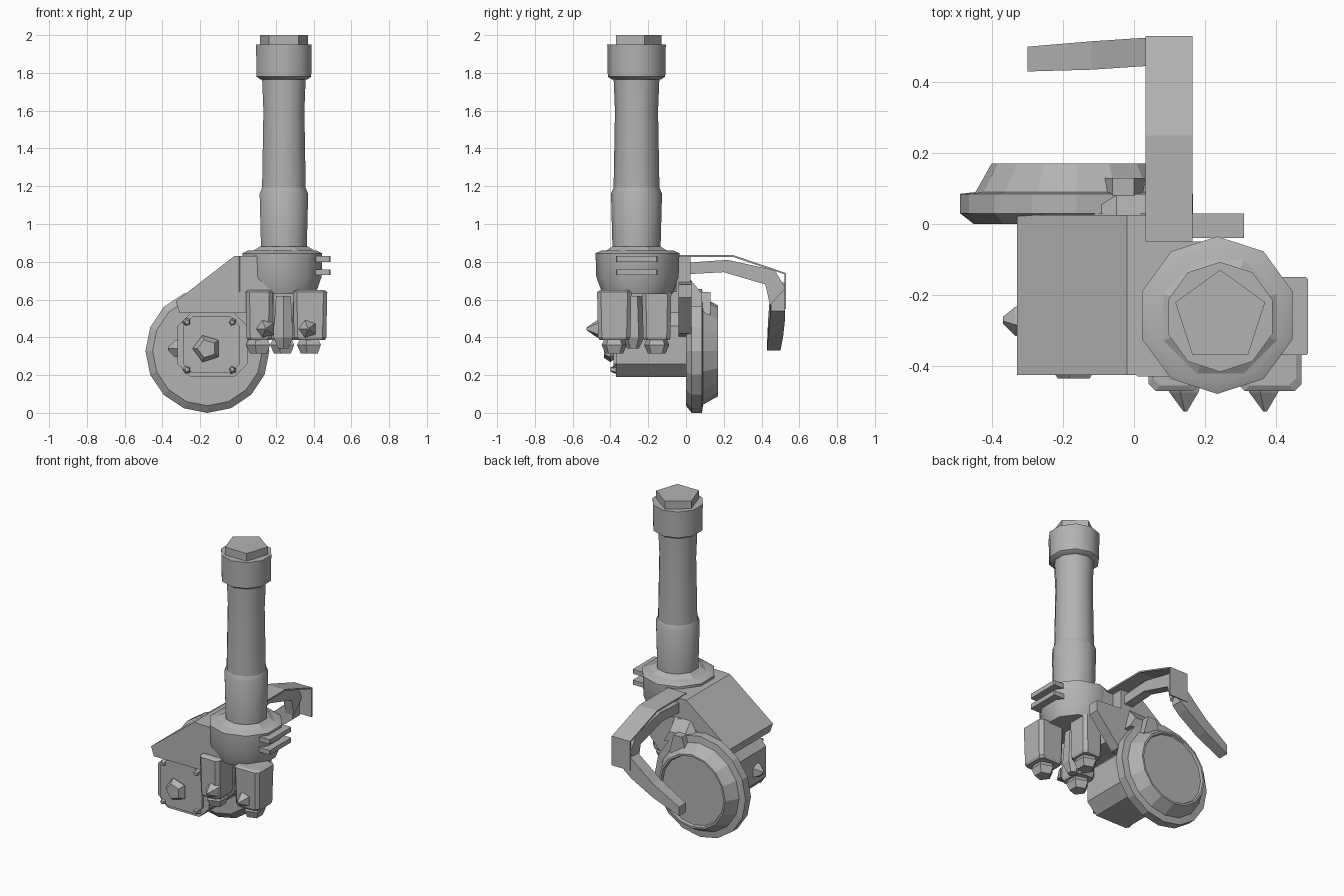
import bpy, bmesh, math

cube = bpy.data.objects.get("Cube")
if cube:
    bpy.data.objects.remove(cube, do_unlink=True)

grey = bpy.data.materials.new("plain grey")
grey.use_nodes = True
tone = (0.45, 0.45, 0.45, 1)
grey.diffuse_color = tone
grey.node_tree.nodes["Principled BSDF"].inputs["Base Color"].default_value = tone


def finish(name, bm, smooth=False):
    bmesh.ops.recalc_face_normals(bm, faces=bm.faces)
    mesh = bpy.data.meshes.new(name)
    bm.to_mesh(mesh)
    bm.free()
    mesh.materials.append(grey)
    obj = bpy.data.objects.new(name, mesh)
    bpy.context.collection.objects.link(obj)
    if smooth:
        bpy.ops.object.select_all(action='DESELECT')
        obj.select_set(True)
        bpy.context.view_layer.objects.active = obj
        bpy.ops.object.shade_smooth_by_angle(angle=math.radians(42))
    return obj


def loft(name, loops, smooth=False):
    """Skin a row of matching loops and cap both ends."""
    bm = bmesh.new()
    rings = [[bm.verts.new(p) for p in loop] for loop in loops]
    n = len(rings[0])
    for a, b in zip(rings, rings[1:]):
        for i in range(n):
            j = (i + 1) % n
            bm.faces.new((a[i], a[j], b[j], b[i]))
    bm.faces.new(rings[0])
    bm.faces.new(rings[-1])
    return finish(name, bm, smooth)


def place(axis, u, v, w):
    """Map a flat outline (u, v) at depth w along an axis."""
    return {"x": (w, u, v), "y": (u, w, v), "z": (u, v, w)}[axis]


def prism(name, outline, axis, lo, hi):
    return loft(name, [[place(axis, u, v, w) for u, v in outline] for w in (lo, hi)])


def turned(name, profile, sides, centre, axis="z", phase=0.5, smooth=False):
    """Profile of (radius, depth) steps around a centre line."""
    loops = []
    for r, w in profile:
        angles = [math.tau * (i + phase) / sides for i in range(sides)]
        loops.append([place(axis, centre[0] + r * math.cos(a),
                            centre[1] + r * math.sin(a), w) for a in angles])
    return loft(name, loops, smooth)


def chamfered(x0, x1, y0, y1, c):
    return [(x0 + c, y0), (x1 - c, y0), (x1, y0 + c), (x1, y1 - c),
            (x1 - c, y1), (x0 + c, y1), (x0, y1 - c), (x0, y0 + c)]


# Upright column with sleeve, collar and knob
axis_at = (0.243, -0.262)
turned("column_flange", [(0.19, 0.85), (0.14, 0.88)], 8, axis_at)
turned("column_sleeve", [(0.127, 0.86), (0.135, 1.16), (0.118, 1.2)], 10,
       axis_at, smooth=True)
turned("column_tube", [(0.122, 1.16), (0.114, 1.6), (0.122, 1.79)], 10,
       axis_at, smooth=True)
turned("column_collar", [(0.13, 1.765), (0.152, 1.78), (0.155, 1.95)],
       10, axis_at, smooth=True)
turned("column_knob", [(0.133, 1.94), (0.133, 2.0)], 5, axis_at, phase=0.25)

# Head casting below the column
turned("head", [(0.185, 0.63), (0.218, 0.72), (0.222, 0.845), (0.19, 0.86)],
       10, (0.235, -0.257), smooth=True)
prism("head_block", chamfered(-0.02, 0.24, -0.43, -0.05, 0.03), "z", 0.64, 0.83)
for level in (0.73, 0.8):
    prism("side_fin", chamfered(0.38, 0.49, -0.37, -0.15, 0.005), "z", level, level + 0.03)

# Sloping hood and the rear mounts
prism("hood", [(0.12, 0.83), (-0.02, 0.83), (-0.33, 0.59), (-0.31, 0.53), (0.12, 0.53)],
      "y", -0.425, 0.025)
prism("mount_brace", [(-0.12, 0.64), (0.02, 0.7), (0.31, 0.68), (0.31, 0.61),
                      (0.14, 0.42), (0.02, 0.4)], "y", -0.04, 0.03)
loft("rear_mount", [[(-0.13, y, 0.58), (0.1, y, 0.56), (0.06, y, top), (-0.05, y, top)]
                    for y, top in ((-0.04, 0.75), (0.02, 0.71), (0.085, 0.63))])

# Front housing with its frame, corner bolts and knobs
prism("housing", chamfered(-0.32, 0.05, 0.19, 0.53, 0.07), "y", -0.37, 0.03)
prism("housing_plate", chamfered(-0.29, 0.01, 0.21, 0.51, 0.05), "y", -0.385, -0.36)
for x in (-0.27, -0.03):
    for z in (0.23, 0.48):
        turned("corner_bolt", [(0.025, -0.37), (0.012, -0.4)], 5, (x, z), "y")
turned("front_knob", [(0.05, -0.37), (0.075, -0.4), (0.05, -0.435)], 5, (-0.165, 0.34), "y")
turned("side_knob", [(0.05, -0.3), (0.045, -0.335), (0.01, -0.37)], 5, (-0.27, 0.34), "x")

# Big round disc with raised rim and slightly sunken face
turned("disc", [(0.29, 0.0), (0.328, 0.03), (0.328, 0.085), (0.285, 0.09), (0.265, 0.125),
                (0.24, 0.17), (0.228, 0.17), (0.222, 0.155)], 16, (-0.162, 0.328), "y", phase=0)
prism("disc_spur", [(-0.06, 0.64), (0.0, 0.64), (0.03, 0.52), (-0.1, 0.52)], "y", 0.08, 0.13)

# Three pods hanging under the head, each with nozzles
pods = [("left", 0.382, -0.38, 0.088, 0.088), ("right", 0.113, -0.38, 0.07, 0.088),
        ("rear", 0.24, -0.155, 0.07, 0.075)]
for side, x, y, hx, hy in pods:
    loops = []
    for s, z in ((0.88, 0.385), (0.97, 0.4), (1.03, 0.64), (0.85, 0.65)):
        outline = chamfered(x - hx * s, x + hx * s, y - hy * s, y + hy * s, 0.02)
        loops.append([(u, v, z) for u, v in outline])
    loft(side + "_pod", loops)
    turned(side + "_nozzle", [(0.045, 0.41), (0.07, 0.36), (0.05, 0.315)], 5, (x, y))
for x in (0.145, 0.37):
    turned("front_spike", [(0.055, -0.45), (0.045, -0.475), (0.006, -0.528)], 5,
           (x, 0.445), "y")
turned("centre_post", [(0.03, 0.34), (0.06, 0.4), (0.045, 0.62)], 6, (0.24, -0.28))

# Bent lever: thin top strap, web below it, grip sweeping down across the disc
x0, x1 = 0.033, 0.165
prism("lever_strap", [(-0.05, 0.835), (0.25, 0.835), (0.53, 0.74), (0.53, 0.55),
                      (0.522, 0.55), (0.522, 0.734), (0.25, 0.825), (-0.05, 0.825)],
      "x", x0, x1)
loft("lever_web", [
    [(x0, y, lo), (x0 + 0.06, y, lo), (x0 + 0.06, y2, hi), (x0, y2, hi)]
    for y, lo, y2, hi in ((-0.07, 0.73, -0.07, 0.79), (0.2, 0.745, 0.22, 0.81),
                          (0.42, 0.68, 0.47, 0.755), (0.445, 0.57, 0.527, 0.66))])
loft("lever_grip", [
    [(x, y0, lo), (x, y0, hi), (x, y1, hi), (x, y1, lo)]
    for x, y0, y1, lo, hi in ((0.08, 0.45, 0.525, 0.54, 0.69), (0.03, 0.445, 0.525, 0.5, 0.63),
                              (-0.12, 0.435, 0.515, 0.41, 0.5),
                              (-0.3, 0.43, 0.5, 0.33, 0.39))])
